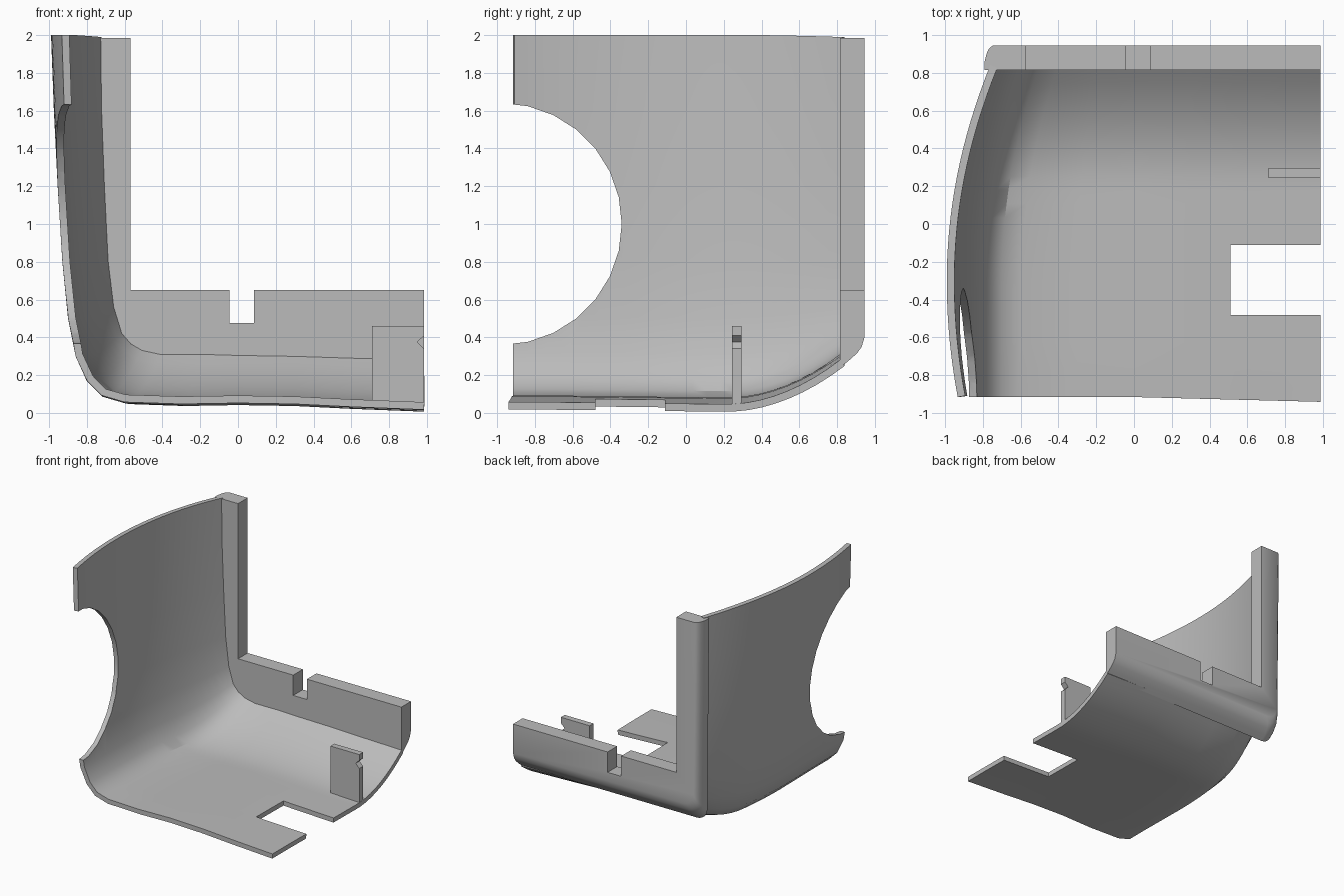
import bpy, bmesh, math
from mathutils import Matrix, Vector

cube = bpy.data.objects.get("Cube")
if cube:
    bpy.data.objects.remove(cube, do_unlink=True)

grey = bpy.data.materials.new("plain grey")
grey.use_nodes = True
grey.diffuse_color = (0.5, 0.5, 0.5, 1)
grey.node_tree.nodes["Principled BSDF"].inputs["Base Color"].default_value = grey.diffuse_color

RIGHT_END = 0.985


def make_object(name, bm, recalc=True):
    if recalc:
        bmesh.ops.recalc_face_normals(bm, faces=bm.faces[:])
    mesh = bpy.data.meshes.new(name)
    bm.to_mesh(mesh)
    bm.free()
    mesh.materials.append(grey)
    obj = bpy.data.objects.new(name, mesh)
    bpy.context.collection.objects.link(obj)
    return obj


def activate(obj):
    bpy.ops.object.select_all(action='DESELECT')
    obj.select_set(True)
    bpy.context.view_layer.objects.active = obj


def smooth(obj, degrees=30):
    activate(obj)
    bpy.ops.object.shade_smooth_by_angle(angle=math.radians(degrees))


def skin(bm, rows, closed):
    """Bridge rows of points with quads and return the vertex rows."""
    verts = [[bm.verts.new(p) for p in row] for row in rows]
    count = len(rows[0])
    for a, b in zip(verts, verts[1:]):
        for j in range(count if closed else count - 1):
            k = (j + 1) % count
            bm.faces.new((a[j], b[j], b[k], a[k]))
    return verts


def extruded(name, outline, y0, y1):
    """Prism from an outline in the front plane."""
    bm = bmesh.new()
    rows = skin(bm, [[(x, y, z) for x, z in outline] for y in (y0, y1)], True)
    for row in rows:
        bm.faces.new(row)
    return make_object(name, bm)


# Shell: wall, rounded corner and floor, blended from a wide section to the back one
wide = [(-.99, 2), (-.975, 1.6), (-.955, 1.2), (-.93, .8), (-.9, .5), (-.86, .3),
        (-.8, .16), (-.72, .08), (-.6, .045), (-.3, .035), (0, .04), (.3, .035),
        (.6, .02), (RIGHT_END, .005)]
back = [(-.77, 1.99), (-.765, 1.6), (-.75, 1.2), (-.73, .8), (-.7, .55), (-.655, .4),
        (-.6, .33), (-.53, .285), (-.42, .26), (-.2, .26), (0, .255), (.3, .25),
        (.6, .24), (RIGHT_END, .23)]


def clamp(v):
    return max(0.0, min(1.0, v))


def shell_point(a, b, y):
    bulge = ((max(y, -.3) + .3) / 1.115) ** 2
    lift = (max(y - .2, 0) / .615) ** 2
    x = a[0] + (b[0] - a[0]) * bulge
    z = a[1] + (b[1] - a[1]) * lift
    if y < -.3:
        # The wall turns in towards the front, mostly near its top
        x += .055 * ((y + .3) / .6) ** 2 * clamp((a[1] - .36) / 1.3)
    if a[1] < .2:
        z += .012 * clamp(.3 - y)
    y -= .028 * max(x, 0) * clamp(-y)
    return x, y, z


STEPS = 24
bm = bmesh.new()
depths = [-.915 + (.84 + .915) * i / STEPS for i in range(STEPS + 1)]
skin(bm, [[shell_point(a, b, y) for a, b in zip(wide, back)] for y in depths], False)
shell = make_object("curved_shell", bm, recalc=False)
thick = shell.modifiers.new("thickness", 'SOLIDIFY')
thick.thickness = .04
thick.offset = -1

# Cutters: round opening in the wall and square notch in the floor
bm = bmesh.new()
turn = Matrix.Translation((-.9, -.98, 1)) @ Matrix.Rotation(math.pi / 2, 4, 'Y')
bmesh.ops.create_cone(bm, cap_ends=True, segments=28, radius1=.64, radius2=.64,
                      depth=.8, matrix=turn)
round_cutter = make_object("round_cutter", bm)
notch_cutter = extruded("notch_cutter", [(.51, -.3), (1.2, -.3), (1.2, .3), (.51, .3)],
                        -.48, -.11)
cutters = (round_cutter, notch_cutter)
for cutter in cutters:
    cutter.hide_render = True
    cut = shell.modifiers.new(cutter.name, 'BOOLEAN')
    cut.operation = 'DIFFERENCE'
    cut.solver = 'EXACT'
    cut.object = cutter
activate(shell)
for name in [m.name for m in shell.modifiers]:
    bpy.ops.object.modifier_apply(modifier=name)
for cutter in cutters:
    bpy.data.objects.remove(cutter, do_unlink=True)
smooth(shell)

# Back frame: upright post and low rail, rounded along the outer rear edge
TOP, RAIL = 1.985, .65
inner = [(RIGHT_END, RAIL), (.085, RAIL), (.085, .475), (-.045, .475),
         (-.045, RAIL), (-.57, RAIL), (-.57, TOP)]


def frame_section(y, inset, lift):
    left, bottom, r = -.79 + inset, .24 + lift, .1
    path = [(left, TOP)]
    for i in range(7):
        t = math.pi / 2 * i / 6
        path.append((left + .015 + r - r * math.cos(t), bottom + r - r * math.sin(t)))
    path.append((RIGHT_END, bottom))
    return [(x, y, z) for x, z in path + inner]


sections = [(.815, 0, 0), (.86, 0, .035), (.905, .012, .075), (.93, .025, .11),
            (.945, .045, .16)]
bm = bmesh.new()
rows = skin(bm, [frame_section(*s) for s in sections], True)
for row in (rows[0], rows[-1]):
    bm.faces.new(row)
smooth(make_object("back_frame", bm), 40)

# Upright tab on the floor with a small V nick in its outer edge
extruded("floor_tab", [(.71, .03), (RIGHT_END, .03), (RIGHT_END, .34), (.95, .375),
                       (RIGHT_END, .41), (RIGHT_END, .46), (.71, .46)], .243, .295)
